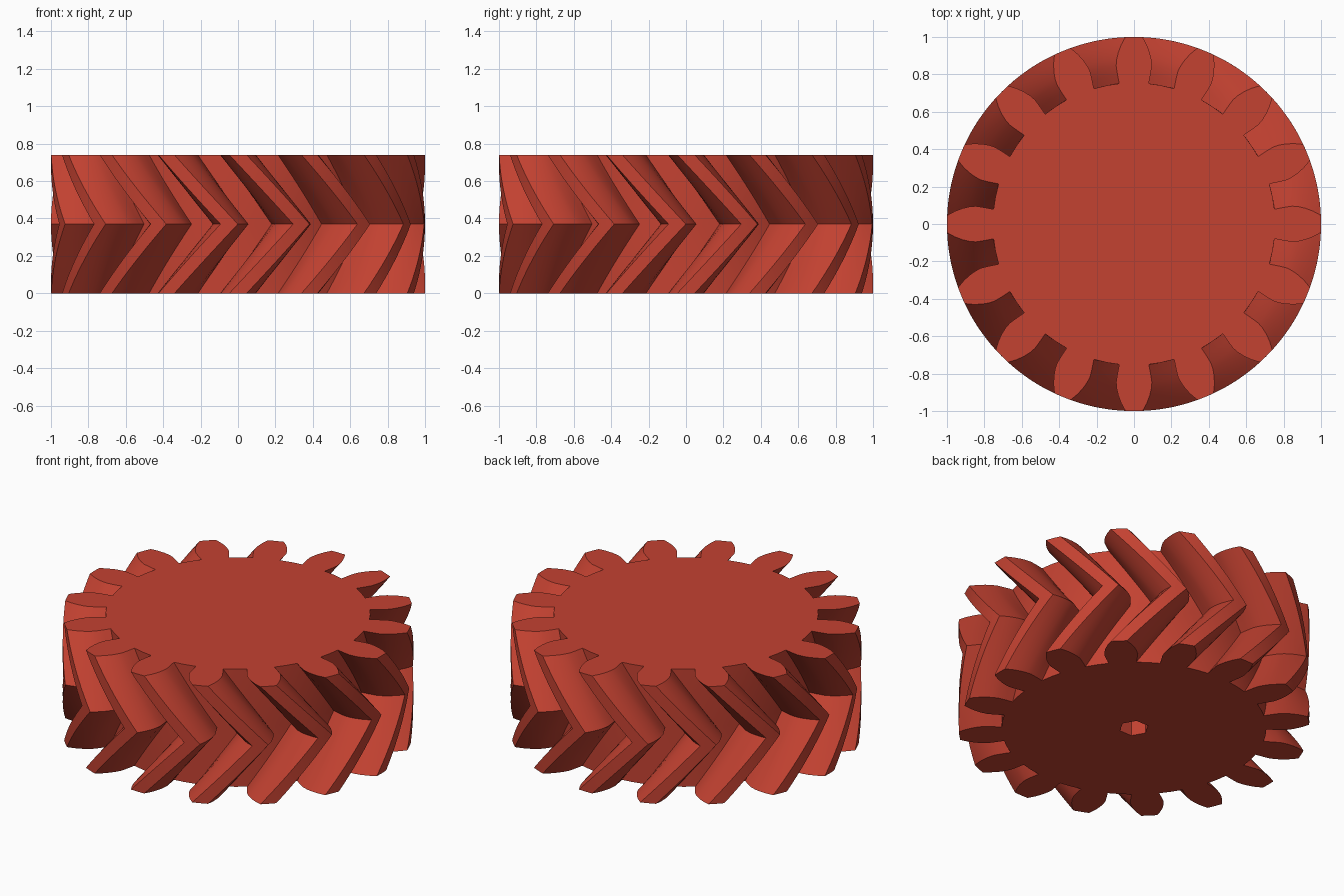
import bpy
import bmesh
from math import radians, sin, cos, tau

cube = bpy.data.objects.get("Cube")
if cube:
    bpy.data.objects.remove(cube, do_unlink=True)

TEETH = 16
HEIGHT = 0.74
TWIST = radians(19.8)      # turn from each end to the middle ridge
STEPS = 10                 # layers in each half
HOLE_RADIUS = 0.085
HOLE_DEPTH = 0.5

# Half tooth outline: radius and half angle in degrees, root to tip
FLANK = [(0.755, 6.0), (0.8, 6.3), (0.85, 6.45), (0.885, 6.0),
         (0.92, 5.25), (0.96, 4.1), (1.0, 2.65)]


def gear_outline():
    """Polar outline of all teeth, anticlockwise."""
    tooth = [(r, -a) for r, a in FLANK] + [(1.0, 0)] + [(r, a) for r, a in reversed(FLANK)]
    tooth.append((FLANK[0][0], 180 / TEETH))
    return [(r, radians(a) + tau * i / TEETH) for i in range(TEETH) for r, a in tooth]


def ring(bm, polar, z, turn=0.0):
    return [bm.verts.new((r * cos(a + turn), r * sin(a + turn), z)) for r, a in polar]


def skin(bm, lower, upper):
    n = len(lower)
    for i in range(n):
        j = (i + 1) % n
        bm.faces.new((lower[i], lower[j], upper[j], upper[i]))


def loop_edges(bm, verts):
    return [bm.edges.get((v, verts[i - 1])) for i, v in enumerate(verts)]


bm = bmesh.new()

# Herringbone wall: twist grows to the middle, then unwinds
outline = gear_outline()
layers = []
for k in range(2 * STEPS + 1):
    t = k / (2 * STEPS)
    layers.append(ring(bm, outline, HEIGHT * t, TWIST * (1 - abs(2 * t - 1))))
for lower, upper in zip(layers, layers[1:]):
    skin(bm, lower, upper)

# Solid top
bm.faces.new(layers[-1])

# Blind hexagonal shaft socket in the underside
hexagon = [(HOLE_RADIUS, tau * i / 6) for i in range(6)]
mouth = ring(bm, hexagon, 0)
floor = ring(bm, hexagon, HOLE_DEPTH)
skin(bm, mouth, floor)
bm.faces.new(floor)

# Underside with the socket left open
bmesh.ops.triangle_fill(bm, use_beauty=True, normal=(0, 0, -1),
                        edges=loop_edges(bm, layers[0]) + loop_edges(bm, mouth))
bmesh.ops.recalc_face_normals(bm, faces=bm.faces[:])

mesh = bpy.data.meshes.new("herringbone_gear")
bm.to_mesh(mesh)
bm.free()
gear = bpy.data.objects.new("herringbone_gear", mesh)
bpy.context.collection.objects.link(gear)

# Single red material
red = bpy.data.materials.new("brick_red")
red.use_nodes = True
color = (0.55, 0.054, 0.031, 1)
red.diffuse_color = color
bsdf = next(n for n in red.node_tree.nodes if n.type == 'BSDF_PRINCIPLED')
bsdf.inputs["Base Color"].default_value = color
mesh.materials.append(red)

# Smooth flanks, crisp edges
bpy.ops.object.select_all(action='DESELECT')
gear.select_set(True)
bpy.context.view_layer.objects.active = gear
bpy.ops.object.shade_smooth_by_angle(angle=radians(30))
